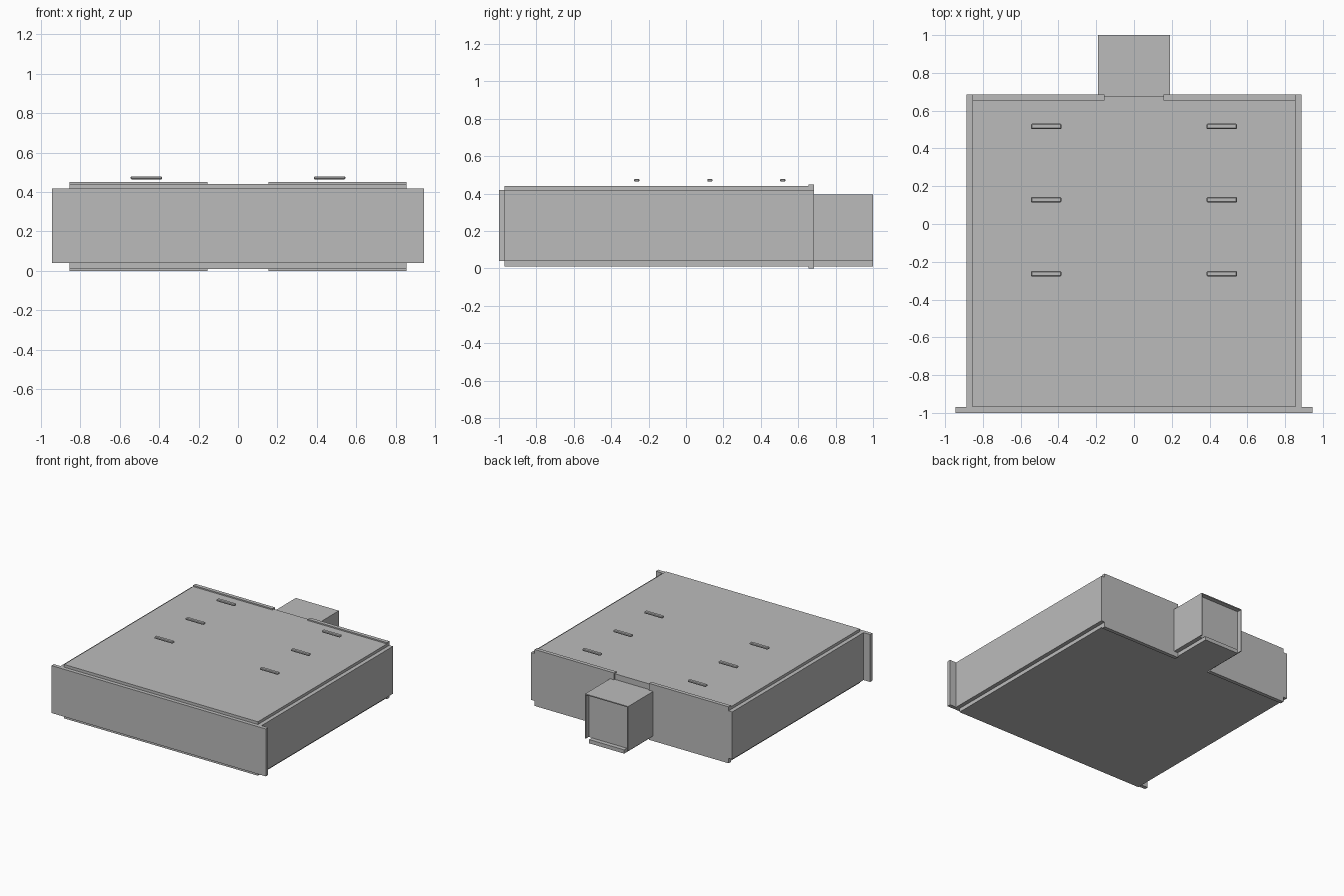
import bpy, bmesh

cube = bpy.data.objects.get("Cube")
if cube:
    bpy.data.objects.remove(cube, do_unlink=True)

grey = bpy.data.materials.new("plain_grey")
grey.use_nodes = True
colour = (0.5, 0.5, 0.5, 1)
grey.diffuse_color = colour
grey.node_tree.nodes["Principled BSDF"].inputs["Base Color"].default_value = colour


def box(name, x, y, z, bevel=0):
    """Axis-aligned box from (min, max) ranges."""
    bm = bmesh.new()
    bmesh.ops.create_cube(bm, size=1)
    for v in bm.verts:
        v.co = [r[0] if c < 0 else r[1] for c, r in zip(v.co, (x, y, z))]
    if bevel:
        bmesh.ops.bevel(bm, geom=bm.edges[:], offset=bevel, segments=1, affect='EDGES')
    mesh = bpy.data.meshes.new(name)
    bm.to_mesh(mesh)
    bm.free()
    mesh.materials.append(grey)
    ob = bpy.data.objects.new(name, mesh)
    bpy.context.collection.objects.link(ob)
    return ob


def pair(name, x, y, z, bevel=0):
    """The same box on the left (+x) and right (-x)."""
    box("left_" + name, x, y, z, bevel)
    box("right_" + name, (-x[1], -x[0]), y, z, bevel)


# Main room
box("floor", (-0.855, 0.855), (-0.97, 0.675), (0.01, 0.04))
box("ceiling", (-0.855, 0.855), (-0.97, 0.675), (0.415, 0.44))
box("front_wall", (-0.945, 0.945), (-1.0, -0.97), (0.04, 0.418))
pair("side_wall", (0.855, 0.887), (-0.97, 0.685), (0.04, 0.418))
pair("back_wall", (0.155, 0.855), (0.655, 0.685), (0.0, 0.45))
box("door_lintel", (-0.155, 0.155), (0.655, 0.675), (0.37, 0.415))

# Rear passage with a slightly recessed end wall
box("passage_floor", (-0.155, 0.155), (0.675, 1.0), (0.01, 0.04))
box("passage_ceiling", (-0.19, 0.19), (0.675, 1.0), (0.387, 0.395))
pair("passage_wall", (0.182, 0.19), (0.685, 1.0), (0.04, 0.387))
pair("passage_lining", (0.155, 0.182), (0.685, 0.965), (0.04, 0.387))
box("passage_end_wall", (-0.182, 0.182), (0.94, 0.965), (0.04, 0.387))

# Light strips hovering above the ceiling
for i, y in enumerate((-0.263, 0.128, 0.517)):
    pair(f"light_strip_{i + 1}", (0.385, 0.545), (y - 0.014, y + 0.014), (0.464, 0.479), 0.004)
